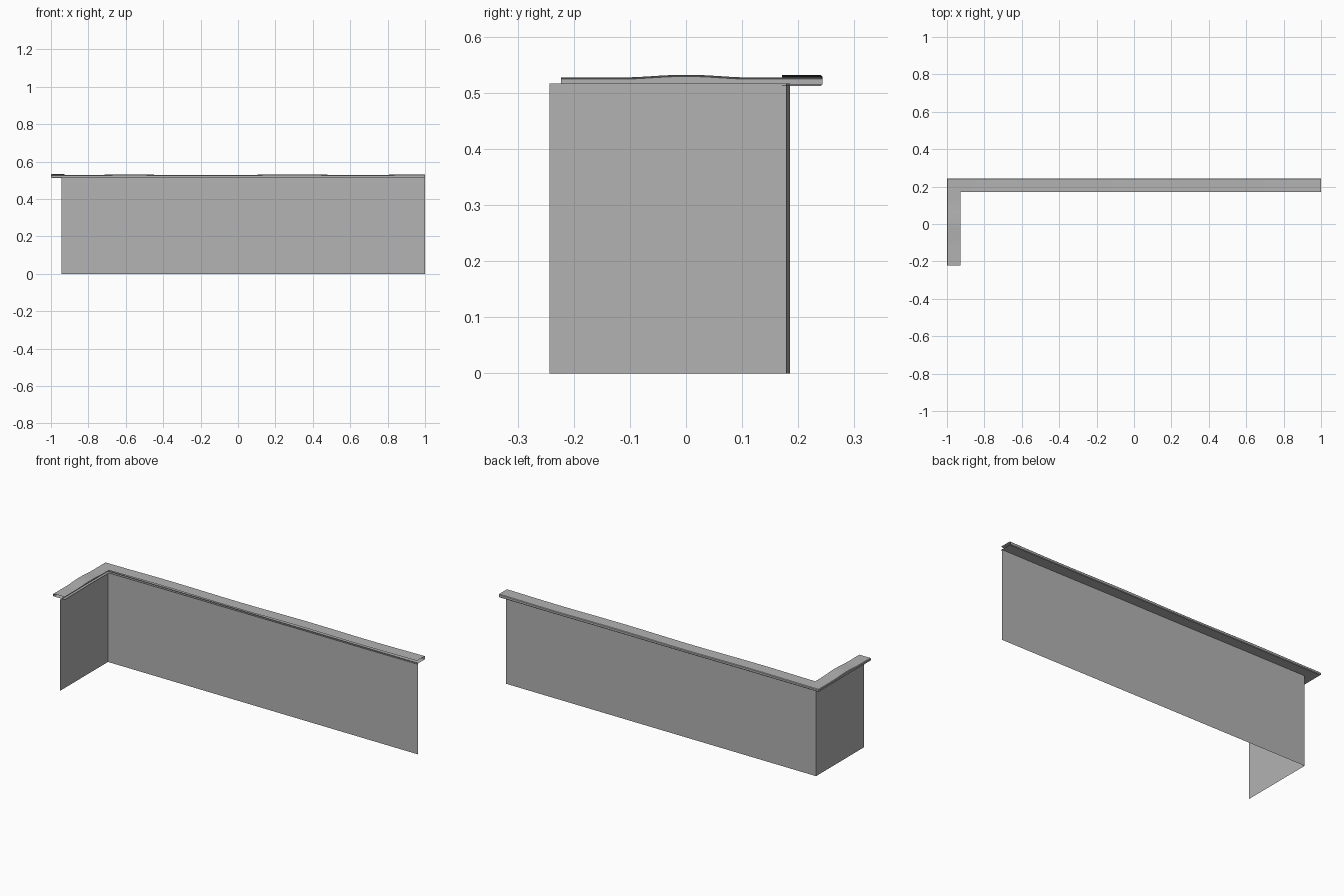
import bpy, bmesh, math

cube = bpy.data.objects.get("Cube")
if cube:
    bpy.data.objects.remove(cube, do_unlink=True)

grey = bpy.data.materials.new("plain_grey")
grey.use_nodes = True
colour = (0.45, 0.45, 0.45, 1)
grey.diffuse_color = colour
grey.node_tree.nodes["Principled BSDF"].inputs["Base Color"].default_value = colour


def sheet(name, rows):
    """Skin a grid of points, one row per station, as an open sheet."""
    bm = bmesh.new()
    grid = [[bm.verts.new(p) for p in row] for row in rows]
    for a, b in zip(grid, grid[1:]):
        for i in range(len(a) - 1):
            bm.faces.new((a[i], a[i + 1], b[i + 1], b[i]))
    mesh = bpy.data.meshes.new(name)
    bm.to_mesh(mesh)
    bm.free()
    mesh.materials.append(grey)
    obj = bpy.data.objects.new(name, mesh)
    bpy.context.collection.objects.link(obj)
    return obj


# Two thin wall panels meeting at the corner
WALL_TOP = 0.516
corner, side_end, long_end = (-0.943, 0.185), (-0.943, -0.243), (1.0, 0.178)
for name, start, end in (("side_wall", side_end, corner),
                         ("long_wall", corner, long_end)):
    sheet(name, [[(*p, 0), (*p, WALL_TOP)] for p in (start, end)])

# Folded coping: a channel open towards the inside, mitred at the corner
OUT_X, OUT_Y, WIDTH = -1.0, 0.243, 0.072
TOP, BOTTOM, FOLD = 0.527, 0.512, 0.003
profile = [(WIDTH, TOP), (FOLD, TOP), (0, TOP - FOLD),
           (0, BOTTOM + FOLD), (FOLD, BOTTOM), (WIDTH, BOTTOM)]


def side_rise(y):
    """Single hump in the middle of the short run."""
    return 0.005 * math.cos(math.pi * y / 0.24) ** 2 if abs(y) < 0.12 else 0


def long_rise(x):
    """Gentle waves along the long run, with a lifted far end."""
    return 0.0015 * (1 - math.cos(7.5 * (x + 1))) + 0.002 * max(0, x)


def lifted(z, rise):
    return z + rise * (1 if z > 0.52 else 0.2)


rows = []
for i in range(20):
    y = -0.223 + i * 0.02
    rows.append([(OUT_X + o, y, lifted(z, side_rise(y))) for o, z in profile])
rows.append([(OUT_X + o, OUT_Y - o, z) for o, z in profile])
for i in range(1, 37):
    x = -0.92 + i * 1.92 / 36
    rows.append([(x, OUT_Y - o, lifted(z, long_rise(x))) for o, z in profile])
coping = sheet("coping", rows)

bpy.ops.object.select_all(action="DESELECT")
coping.select_set(True)
bpy.context.view_layer.objects.active = coping
bpy.ops.object.shade_smooth_by_angle(angle=math.radians(30))
